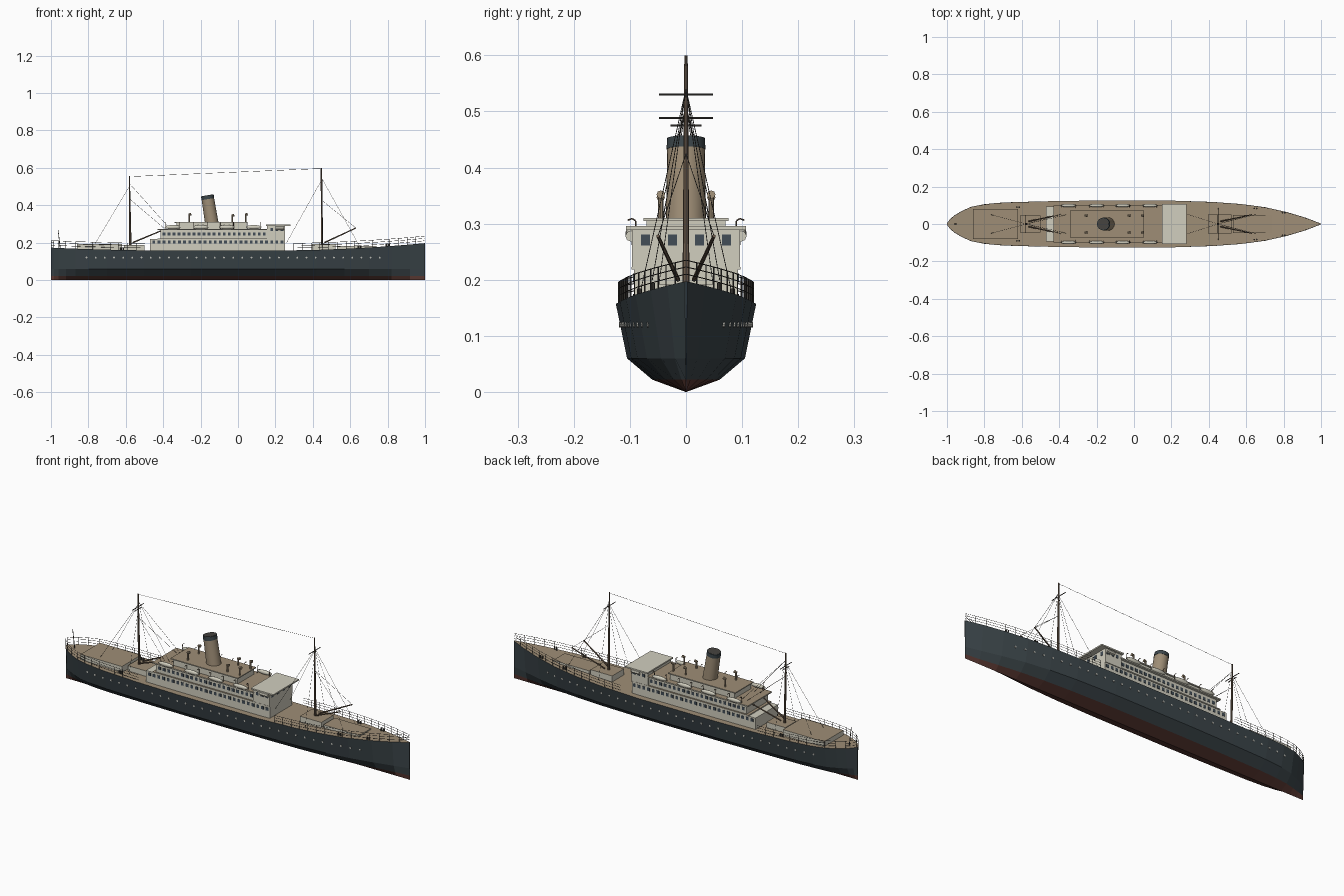
import bpy, bmesh, math
from mathutils import Vector, Matrix

if "Cube" in bpy.data.objects:
    bpy.data.objects.remove(bpy.data.objects["Cube"])

def mat(name, rgb):
    m = bpy.data.materials.new(name)
    m.diffuse_color = (*rgb, 1)
    m.use_nodes = True
    m.node_tree.nodes["Principled BSDF"].inputs["Base Color"].default_value = m.diffuse_color
    return m

SLATE = mat("slate_paint", (0.045, 0.061, 0.069))
RED = mat("bottom_red", (0.115, 0.045, 0.036))
TAN = mat("deck_tan", (0.345, 0.27, 0.182))
CREAM = mat("cream_paint", (0.64, 0.62, 0.52))
GLASS = mat("window_glass", (0.055, 0.075, 0.095))
SPAR = mat("spar_brown", (0.15, 0.105, 0.072))
IRON = mat("dark_iron", (0.06, 0.056, 0.05))
GREY = mat("fitting_grey", (0.5, 0.5, 0.46))

def finish(name, bm, *mats, smooth=False):
    me = bpy.data.meshes.new(name)
    bm.normal_update()
    bm.to_mesh(me)
    bm.free()
    for m in mats:
        me.materials.append(m)
    ob = bpy.data.objects.new(name, me)
    bpy.context.collection.objects.link(ob)
    if smooth:
        bpy.context.view_layer.objects.active = ob
        ob.select_set(True)
        bpy.ops.object.shade_smooth_by_angle(angle=math.radians(40))
        ob.select_set(False)
    return ob

def tube(bm, a, b, r1, r2=None, n=5):
    a, b = Vector(a), Vector(b)
    d = b - a
    rot = d.to_track_quat('Z', 'Y').to_matrix().to_4x4()
    bmesh.ops.create_cone(bm, cap_ends=True, segments=n, radius1=r1, radius2=r1 if r2 is None else r2,
                          depth=d.length, matrix=Matrix.Translation((a + b) / 2) @ rot)

def box(bm, x0, x1, y0, y1, z0, z1):
    m = Matrix.Translation(((x0 + x1) / 2, (y0 + y1) / 2, (z0 + z1) / 2))
    return bmesh.ops.create_cube(bm, size=1, matrix=m @ Matrix.Diagonal((x1 - x0, y1 - y0, z1 - z0, 1)))

def house(name, x0, x1, w, z0, z1, roof=TAN):
    """Deckhouse with painted walls and a differently coloured top."""
    bm = bmesh.new()
    box(bm, x0, x1, -w, w, z0, z1)
    bm.normal_update()
    for f in bm.faces:
        f.material_index = 1 if f.normal.z > 0.5 else 0
    return finish(name, bm, CREAM, roof)

# Hull plan: station and half beam, plus sheer of the deck
PLAN = [(-1, .004), (-.985, .025), (-.96, .046), (-.92, .07), (-.87, .092), (-.8, .106), (-.7, .115),
        (-.5, .121), (-.25, .125), (.2, .125), (.42, .118), (.57, .107), (.7, .09), (.82, .063),
        (.92, .033), (1, .002)]

def sheer(x):
    return .157 + .04 * max(0, (x - .15) / .85) ** 2 + .016 * max(0, (-x - .3) / .7) ** 2

def beam(x):
    for (a, p), (b, q) in zip(PLAN, PLAN[1:]):
        if x <= b:
            return p + (q - p) * (x - a) / (b - a)
    return PLAN[-1][1]

# Hull: lofted hard-chine sections, red bottom, slate sides, tan deck
bm = bmesh.new()
rings = []
for x, b in PLAN:
    k = b / .125
    half = [(.06 * k ** 1.5, .022), (.105 * k ** 1.25, .06), (b, sheer(x))]
    pts = [(-y, z) for y, z in reversed(half)] + [(0, 0)] + half
    rings.append([bm.verts.new((x, y, z)) for y, z in pts])
for r, s in zip(rings, rings[1:]):
    for i in range(7):
        j = (i + 1) % 7
        f = bm.faces.new((r[i], s[i], s[j], r[j]))
        f.material_index = 2 if i == 6 else 1 if i in (2, 3) else 0
bm.faces.new(rings[0])
bm.faces.new(rings[-1])
bmesh.ops.recalc_face_normals(bm, faces=bm.faces)
finish("hull", bm, SLATE, RED, TAN)

# Portholes along both sides
bm = bmesh.new()
for i in range(33):
    x = -.81 + i * .049
    b, t = beam(x), (.12 - .06) / (sheer(x) - .06)
    low = .105 * (b / .125) ** 1.25
    y = low + (b - low) * t
    for s in (-1, 1):
        tube(bm, (x, s * (y - .004), .12), (x, s * (y + .002), .12), .005, n=8)
finish("portholes", bm, GREY)

# Deck edge railing at bow and stern: three rails and stanchions
bm = bmesh.new()
xs = [-.998, -.985, -.96, -.92] + [-.87 + .0467 * i for i in range(40)] + [.998]
for s in (-1, 1):
    for a, c in zip(xs, xs[1:]):
        if a > -.5 and c < .3:
            continue
        pa, pc = [Vector((x, s * max(beam(x) - .002, .001), sheer(x))) for x in (a, c)]
        for h in (.013, .026, .038):
            up = Vector((0, 0, h))
            tube(bm, pa + up, pc + up, .0009, n=4)
        tube(bm, pa, pa + Vector((0, 0, .038)), .0012, n=4)
finish("deck_railing", bm, IRON)

# Superstructure tiers
house("lower_house", -.47, .25, .093, .15, .218, CREAM)
house("promenade_deck", -.43, .25, .097, .218, .223)
house("upper_house", -.415, .16, .088, .223, .268)
house("boat_deck", -.43, .16, .1, .268, .274)
house("top_house", -.33, .045, .07, .274, .305)
house("top_house_roof", -.34, .052, .076, .305, .31)
house("bridge", .155, .25, .096, .223, .289, CREAM)
house("bridge_roof", .15, .28, .107, .289, .296, CREAM)
house("aft_deckhouse", -.86, -.62, .08, .155, .193)
house("aft_mast_house", -.61, -.5, .045, .155, .187)
house("fore_mast_house", .395, .52, .05, .155, .192)
house("fore_hatch", .53, .74, .048, .158, .182)

# Windows: thin plates on house sides and bridge front
bm = bmesh.new()
def window_row(x0, x1, w, z, h):
    n = round((x1 - x0) / .027)
    for i in range(n + 1):
        x = x0 + (x1 - x0) * i / n
        for s in (-1, 1):
            box(bm, x - .0075, x + .0075, s * w - .0015, s * w + .0015, z - h, z + h)
window_row(-.45, .235, .093, .203, .008)
window_row(-.395, .14, .088, .247, .008)
window_row(.18, .235, .096, .27, .008)
for y in (-.072, -.024, .024, .072):
    box(bm, .2485, .2515, y - .008, y + .008, .261, .281)
finish("windows", bm, GLASS)

# Bridge wing cabs and supports
bm = bmesh.new()
for s in (-1, 1):
    tube(bm, (.2, s * .098, .278), (.245, s * .098, .278), .01, n=8)
finish("bridge_wings", bm, CREAM)

# Lifeboats with davits along the boat deck
boats, davits = bmesh.new(), bmesh.new()
for x in (-.35, -.2, -.06, .085):
    for s in (-1, 1):
        m = Matrix.Translation((x, s * .099, .283)) @ Matrix.Diagonal((.045, .009, .011, 1))
        bmesh.ops.create_uvsphere(boats, u_segments=10, v_segments=6, radius=1, matrix=m)
        for dx in (-.036, .036):
            p = [(x + dx, s * .088, .27), (x + dx, s * .09, .305), (x + dx, s * .096, .309),
                 (x + dx, s * .104, .306)]
            for a, c in zip(p, p[1:]):
                tube(davits, a, c, .0015)
finish("lifeboats", boats, CREAM, smooth=True)
finish("davits", davits, SPAR)

# Raked funnel with dark cap and open mouth
f0, f1 = Vector((-.14, 0, .303)), Vector((-.164, 0, .452))
cap = f0.lerp(f1, .87)
bm = bmesh.new()
tube(bm, f0, cap, .036, .0335, 24)
finish("funnel", bm, TAN, smooth=True)
bm = bmesh.new()
tube(bm, cap, f1, .0345, .034, 24)
finish("funnel_cap", bm, SLATE, smooth=True)
bm = bmesh.new()
tube(bm, f1, f1 + (f1 - f0).normalized() * .001, .03, n=24)
finish("funnel_mouth", bm, IRON)

# Cowl ventilators
bm = bmesh.new()
for x, h in ((-.26, .35), (-.03, .345), (.042, .35)):
    for s in (-1, 1):
        y = s * .045
        tube(bm, (x, y, .305), (x, y, h), .0045, n=8)
        tube(bm, (x - .004, y, h), (x + .01, y, h + .002), .005, .0075, 8)
finish("ventilators", bm, TAN)

# Masts, yards, cargo booms and rigging
spars, lines, yard_bm = bmesh.new(), bmesh.new(), bmesh.new()
def mast(x, rake, z0, top, yards, hound, stays, boom_end, lift):
    tube(spars, (x, 0, z0), (x - rake, 0, top), .0065, .003, 8)
    for z, w in yards:
        tube(yard_bm, (x - rake, -w, z), (x - rake, w, z), .002)
    for s in (-1, 1):
        bx, by, bz = boom_end
        tube(spars, (x + .012, s * .014, .2), (bx, s * by, bz), .004, .003, 6)
        tube(lines, (x, 0, lift), (bx, s * by, bz), .0007, n=4)
        tube(lines, (x, 0, hound), (x, s * .085, sheer(x)), .0007, n=4)
        for sx, sy, sz in stays:
            tube(lines, (x, 0, hound), (sx, s * sy, sz), .0007, n=4)
mast(-.575, .006, .16, .555, [(.488, .048), (.475, .028)], .51,
     [(-.765, .05, .193), (-.36, .05, .27)], (-.39, .052, .272), .43)
mast(.45, .005, .16, .6, [(.53, .048)], .54,
     [(.65, .05, .18), (.26, .06, .2)], (.63, .05, .278), .425)
tube(lines, (-.581, 0, .553), (.445, 0, .596), .0008, n=4)
finish("masts_and_booms", spars, SPAR)
finish("yards", yard_bm, IRON)
finish("rigging", lines, IRON)

# Stern flagstaff and deck bollards
bm = bmesh.new()
tube(bm, (-.95, 0, .165), (-.962, 0, .268), .0025, .0016)
for x, y in ((-.62, .09), (.65, .083), (.8, .06)):
    for s in (-1, 1):
        for dx in (-.006, .006):
            tube(bm, (x + dx, s * y, sheer(x) - .002), (x + dx, s * y, sheer(x) + .014), .0045, n=8)
finish("deck_fittings", bm, IRON)
